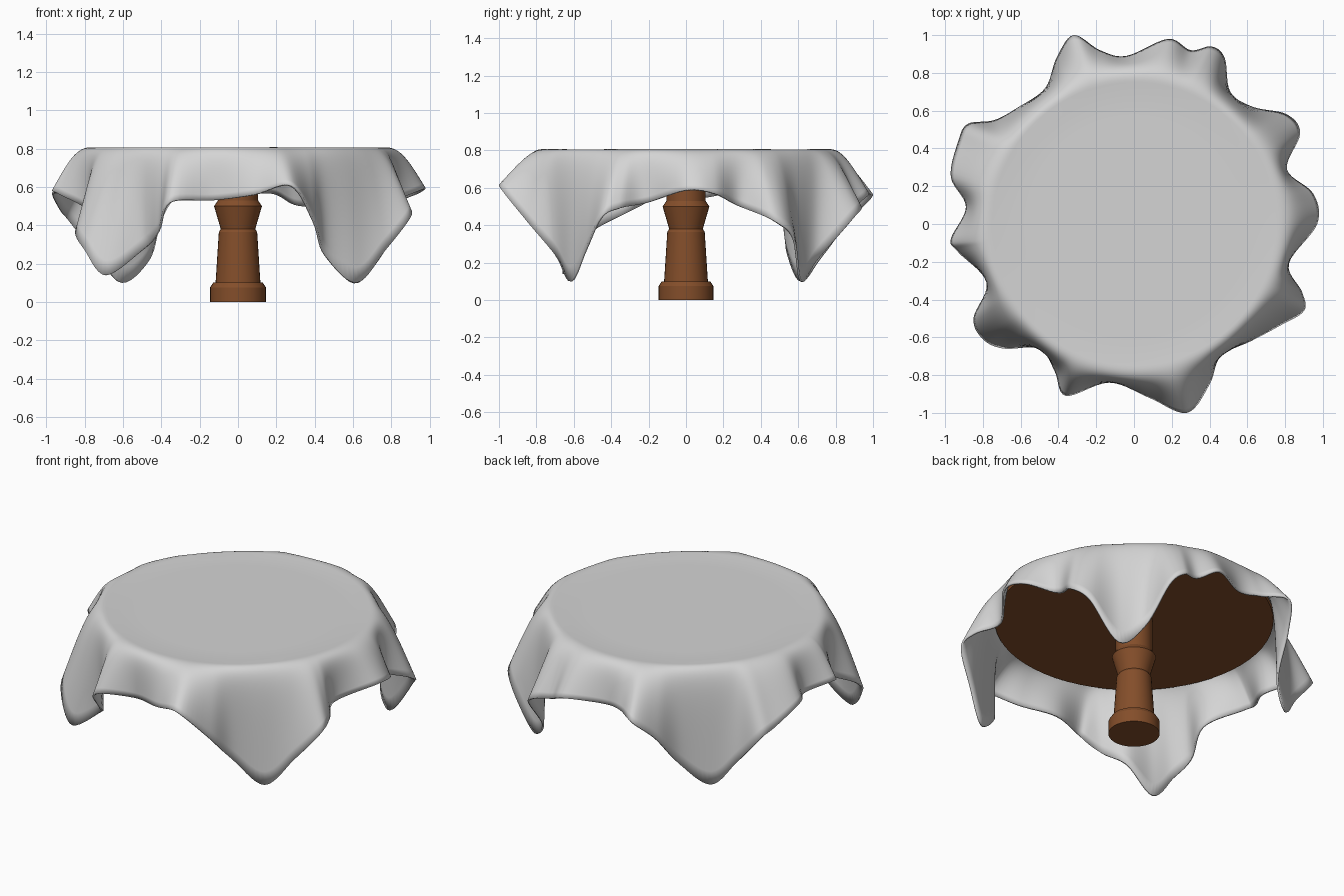
import bpy
import bmesh
from math import cos, sin, pi, atan2, radians
from mathutils import Vector

if "Cube" in bpy.data.objects:
    bpy.data.objects.remove(bpy.data.objects["Cube"], do_unlink=True)


def make_material(name, color):
    mat = bpy.data.materials.new(name)
    mat.use_nodes = True
    mat.diffuse_color = color
    mat.node_tree.nodes["Principled BSDF"].inputs["Base Color"].default_value = color
    return mat


def make_object(name, bm, mat, angle):
    bmesh.ops.recalc_face_normals(bm, faces=bm.faces)
    mesh = bpy.data.meshes.new(name)
    bm.to_mesh(mesh)
    bm.free()
    obj = bpy.data.objects.new(name, mesh)
    bpy.context.collection.objects.link(obj)
    mesh.materials.append(mat)
    bpy.ops.object.select_all(action="DESELECT")
    obj.select_set(True)
    bpy.context.view_layer.objects.active = obj
    bpy.ops.object.shade_smooth_by_angle(angle=radians(angle))
    return obj


def bridge_rings(bm, rings):
    """Join successive closed rings of vertices with quads."""
    for low, high in zip(rings, rings[1:]):
        count = len(low)
        for i in range(count):
            j = (i + 1) % count
            bm.faces.new((low[i], low[j], high[j], high[i]))


def lathe(name, profile, mat, sides):
    """Turn a (radius, height) profile about the z axis and cap both ends."""
    bm = bmesh.new()
    turns = [2 * pi * i / sides for i in range(sides)]
    rings = [[bm.verts.new((r * cos(a), r * sin(a), z)) for a in turns]
             for r, z in profile]
    bridge_rings(bm, rings)
    bm.faces.new(rings[0])
    bm.faces.new(rings[-1])
    return make_object(name, bm, mat, 25)


def closed_spline(points, steps):
    """Catmull-Rom curve through a closed loop of points."""
    curve = []
    count = len(points)
    for i in range(count):
        a, b, c, d = (points[(i + k) % count] for k in (-1, 0, 1, 2))
        for s in range(steps):
            t = s / steps
            curve.append(b + (c - a) * t / 2
                         + (a - b * 2.5 + c * 2 - d / 2) * t ** 2
                         + (b * 3 - a - c * 3 + d) * t ** 3 / 2)
    return curve


def bezier(a, b, c, d, t):
    u = 1 - t
    return a * u ** 3 + b * (3 * u * u * t) + c * (3 * u * t * t) + d * t ** 3


cloth_grey = make_material("cloth grey", (0.66, 0.66, 0.66, 1))
wood_brown = make_material("wood brown", (0.23, 0.076, 0.023, 1))

# Turned pedestal
lathe("pedestal", [(0.146, 0), (0.146, 0.075), (0.13, 0.1), (0.117, 0.1),
                   (0.1, 0.365), (0.09, 0.38), (0.125, 0.5),
                   (0.105, 0.53), (0.105, 0.76)], wood_brown, 32)

# Round tabletop
lathe("tabletop", [(0.793, 0.745), (0.793, 0.77), (0.783, 0.783)], wood_brown, 64)

# Hem of the square cloth, in hundredths: four hanging corners with folds between
hem_points = [
    (97, 0, 59), (95, 16, 57), (81, 29, 50), (88, 48, 42), (81, 58, 33),
    (63, 62, 10), (51, 70, 21), (48, 88, 42), (41, 94, 49), (30, 92, 51),
    (18, 98, 57), (-4, 89, 56), (-18, 92, 57), (-32, 100, 56), (-41, 88, 43),
    (-47, 72, 22), (-61, 62, 10), (-74, 55, 25), (-88, 53, 42), (-93, 44, 48),
    (-97, 25, 57), (-89, 9, 55), (-97, -8, 58), (-93, -15, 56), (-78, -31, 47),
    (-85, -50, 37), (-80, -61, 27), (-69, -66, 14), (-50, -66, 27),
    (-42, -78, 37), (-36, -91, 52), (-13, -84, 53), (8, -92, 56),
    (28, -100, 61), (40, -85, 42), (46, -70, 24), (62, -62, 10),
    (77, -54, 27), (90, -46, 44), (89, -36, 49), (82, -21, 52)]
hem = closed_spline([Vector(p) / 100 for p in hem_points], 7)

# Tablecloth: flat top rings, then a skirt rounding over the edge to the hem
bm = bmesh.new()
outward = [Vector((cos(a), sin(a), 0)) for a in (atan2(p.y, p.x) for p in hem)]
up = Vector((0, 0, 1))
rings = [[bm.verts.new(o * r + up * 0.8) for o in outward]
         for r in (0.2, 0.4, 0.58, 0.68)]
rows = 18
for row in range(rows + 1):
    ring = []
    for o, end in zip(outward, hem):
        start = o * 0.75 + up * 0.806
        edge = o * 0.845 + up * 0.816
        ring.append(bm.verts.new(
            bezier(start, edge, edge.lerp(end, 0.3), end, row / rows)))
    rings.append(ring)
bridge_rings(bm, rings)
centre = bm.verts.new(up * 0.8)
inner = rings[0]
for i, vert in enumerate(inner):
    bm.faces.new((centre, vert, inner[(i + 1) % len(inner)]))
cloth = make_object("tablecloth", bm, cloth_grey, 60)

# Give the cloth a thin body below its outer surface
if cloth.data.polygons[-1].normal.z < 0:
    cloth.data.flip_normals()
body = cloth.modifiers.new("thickness", "SOLIDIFY")
body.thickness = 0.012
body.offset = -1
